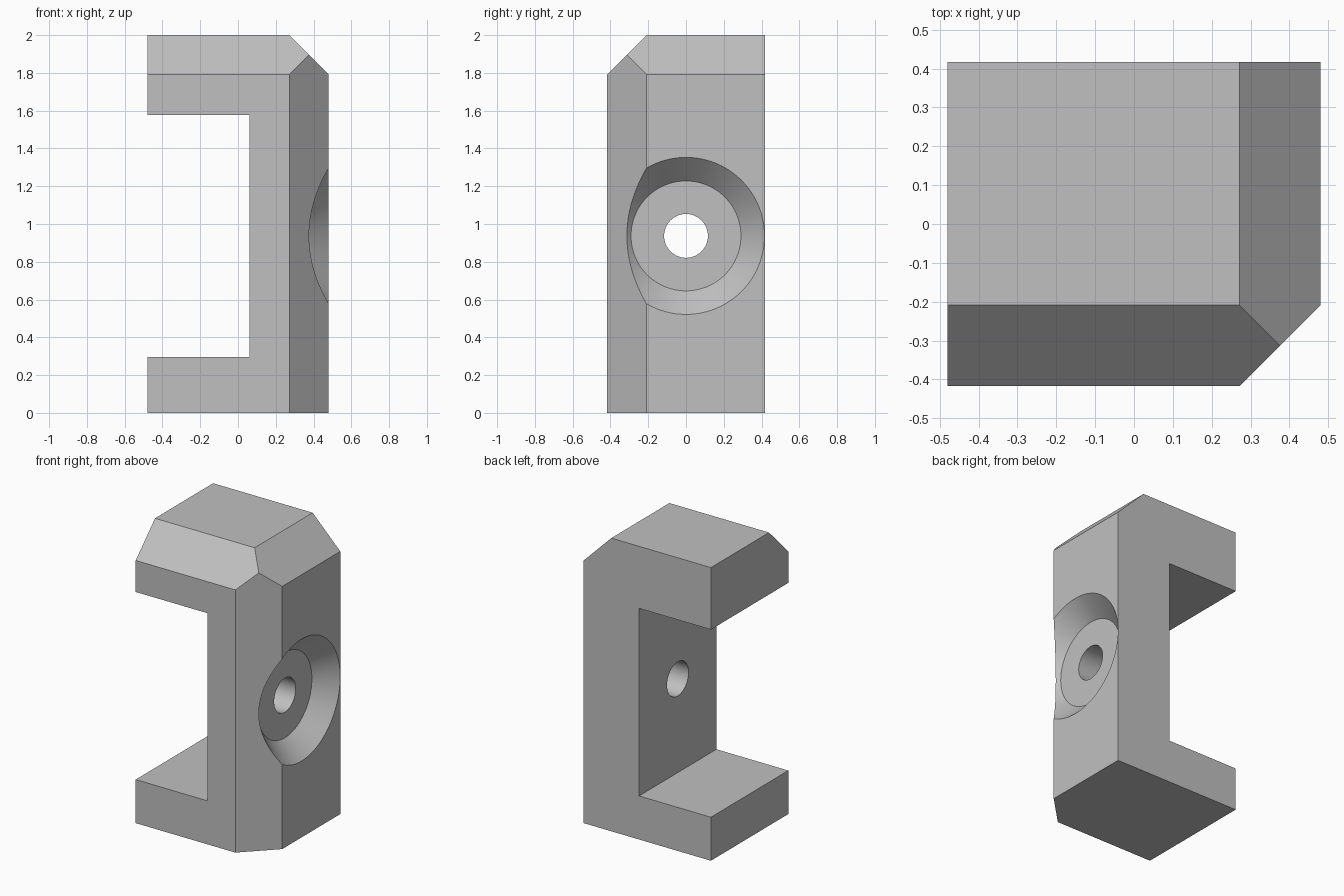
import bpy
import bmesh
from math import pi
from mathutils import Vector

cube = bpy.data.objects.get("Cube")
if cube:
    bpy.data.objects.remove(cube, do_unlink=True)

HX, HY, TOP = 0.48, 0.417, 2.0      # half width, half depth, height
CUT = 0.208                         # chamfer size
HOLE_Z = 0.937                      # hole centre, midway up the slot

grey = bpy.data.materials.new("plain grey")
grey.use_nodes = True
colour = (0.53, 0.53, 0.53, 1)
grey.diffuse_color = colour
grey.node_tree.nodes["Principled BSDF"].inputs["Base Color"].default_value = colour


def make_object(name, bm):
    bmesh.ops.recalc_face_normals(bm, faces=bm.faces)
    mesh = bpy.data.meshes.new(name)
    bm.to_mesh(mesh)
    bm.free()
    mesh.materials.append(grey)
    obj = bpy.data.objects.new(name, mesh)
    bpy.context.collection.objects.link(obj)
    return obj


def chamfer(bm, point, normal):
    """Slice off everything beyond a plane and cap the cut."""
    geom = bm.verts[:] + bm.edges[:] + bm.faces[:]
    cut = bmesh.ops.bisect_plane(bm, geom=geom, plane_co=point,
                                 plane_no=normal, clear_outer=True)
    edges = [e for e in cut["geom_cut"] if isinstance(e, bmesh.types.BMEdge)]
    bmesh.ops.contextual_create(bm, geom=edges)


# C-shaped bracket: side profile extruded through its depth
bm = bmesh.new()
SLOT_X, SLOT_LOW, SLOT_HIGH = 0.062, 0.297, 1.577
profile = [(-HX, 0), (HX, 0), (HX, TOP), (-HX, TOP), (-HX, SLOT_HIGH),
           (SLOT_X, SLOT_HIGH), (SLOT_X, SLOT_LOW), (-HX, SLOT_LOW)]
face = bm.faces.new([bm.verts.new((x, -HY, z)) for x, z in profile])
extruded = bmesh.ops.extrude_face_region(bm, geom=[face])
moved = [v for v in extruded["geom"] if isinstance(v, bmesh.types.BMVert)]
bmesh.ops.translate(bm, verts=moved, vec=(0, 2 * HY, 0))
bmesh.ops.recalc_face_normals(bm, faces=bm.faces)

# Three equal chamfers meeting at the front top corner
corner = Vector((HX, -HY, TOP))
for normal in [(1, -1, 0), (1, 0, 1), (0, -1, 1)]:
    n = Vector(normal)
    chamfer(bm, corner - n * CUT / 2, n)
bracket = make_object("bracket", bm)

# Through hole with a wide countersink, turned about the x axis
bm = bmesh.new()
FLOOR_X, FLOOR_R, HOLE_R = 0.354, 0.291, 0.116
outline = [(0, 0), (0, HOLE_R), (FLOOR_X, HOLE_R), (FLOOR_X, FLOOR_R),
           (FLOOR_X + 0.15, FLOOR_R + 0.15 * 0.99), (FLOOR_X + 0.15, 0)]
verts = [bm.verts.new((x, 0, HOLE_Z + r)) for x, r in outline]
edges = [bm.edges.new(pair) for pair in zip(verts, verts[1:])]
bmesh.ops.spin(bm, geom=verts + edges, cent=(0, 0, HOLE_Z), axis=(1, 0, 0),
               angle=2 * pi, steps=96, use_duplicate=False)
bmesh.ops.remove_doubles(bm, verts=bm.verts, dist=0.0005)
cutter = make_object("hole_cutter", bm)
cutter.hide_render = True

# Cut the hole and discard the cutter
mod = bracket.modifiers.new("Hole", "BOOLEAN")
mod.operation = "DIFFERENCE"
mod.solver = "EXACT"
mod.object = cutter
bpy.ops.object.select_all(action="DESELECT")
bpy.context.view_layer.objects.active = bracket
bracket.select_set(True)
bpy.ops.object.modifier_apply(modifier=mod.name)
bpy.data.objects.remove(cutter, do_unlink=True)
bpy.ops.object.shade_smooth_by_angle(angle=pi / 6)
